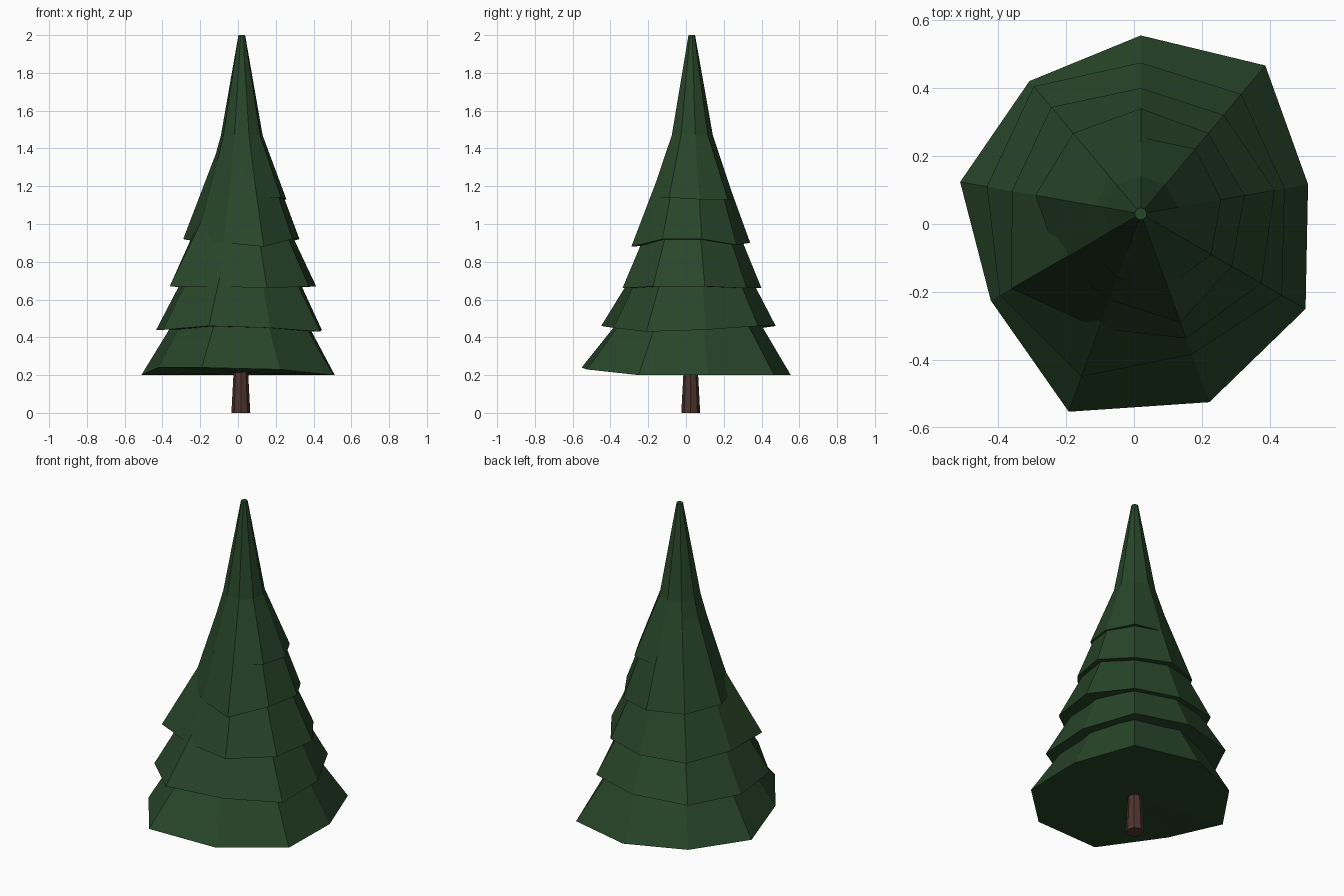
import bpy, bmesh
from math import sin, cos, radians, pi

if "Cube" in bpy.data.objects:
    bpy.data.objects.remove(bpy.data.objects["Cube"])

AXIS = (0.02, 0.03)
SIDES = 9


def material(name, rgb):
    m = bpy.data.materials.new(name)
    m.use_nodes = True
    m.diffuse_color = (*rgb, 1)
    m.node_tree.nodes["Principled BSDF"].inputs["Base Color"].default_value = (*rgb, 1)
    return m


needle_green = material("needle_green", (0.021, 0.060, 0.022))
bark_brown = material("bark_brown", (0.075, 0.034, 0.026))


def ring(bm, radii, heights, center=AXIS):
    """Closed ring of points, starting at the back and going clockwise."""
    n = len(radii)
    verts = []
    for i, (r, z) in enumerate(zip(radii, heights)):
        a = pi / 2 - 2 * pi * i / n
        verts.append(bm.verts.new((center[0] + r * cos(a), center[1] + r * sin(a), z)))
    return verts


def build(name, rings, mat, center=AXIS):
    """Skin a stack of rings and close both ends with fans."""
    bm = bmesh.new()
    loops = [ring(bm, radii, heights, center) for radii, heights in rings]
    n = len(loops[0])
    for low, high in zip(loops, loops[1:]):
        for i in range(n):
            j = (i + 1) % n
            bm.faces.new((low[i], low[j], high[j], high[i]))
    for loop in (loops[0], loops[-1]):
        z = sum(v.co.z for v in loop) / n
        mid = bm.verts.new((*center, z))
        for i in range(n):
            bm.faces.new((loop[i], loop[(i + 1) % n], mid))
    bmesh.ops.recalc_face_normals(bm, faces=bm.faces)
    mesh = bpy.data.meshes.new(name)
    bm.to_mesh(mesh)
    bm.free()
    mesh.materials.append(mat)
    obj = bpy.data.objects.new(name, mesh)
    bpy.context.scene.collection.objects.link(obj)
    return obj


def flat(r, z, n=SIDES):
    return [r] * n, [z] * n


# Branch tiers: name, base height, uneven rim radii, rim lift per corner (hundredths)
tiers = [
    ("bottom_branches", 0.20, (.525, .57, .50, .56, .59, .62, .51, .54, .51),
     (0, 0, 0, 0, 3, 4, 4, 0, 0)),
    ("lower_branches", 0.44, (.445, .46, .43, .48, .44, .51, .48, .46, .49),
     (2, 2, 0, -1, 1, 2, 0, 0, 1)),
    ("middle_branches", 0.66, (.37, .38, .40, .41, .39, .36, .44, .385, .41),
     (0, 0, 1, 1, 0, 1, 1, 1, 0)),
    ("upper_branches", 0.90, (.31, .31, .31, .31, .34, .27, .28, .315, .31),
     (0, -1, 2, 2, -2, 0, 1, 2, 0)),
]
for name, base, radii, lift in tiers:
    mean = sum(radii) / SIDES
    rim = (radii, [base + k / 100 for k in lift])
    build(name, [rim, flat(mean * 0.42, base + 0.5)], needle_green)

# Treetop: flared skirt below a long narrow spire
skirt = ((.225, .25, .24, .24, .23, .20, .19, .19, .21),
         [1.13 + k / 100 for k in (0, 0, 0, 1, 1, 3, 5, 6, 2)])
build("treetop", [skirt, flat(0.112, 1.47), flat(0.018, 2.0)], needle_green)

# Tapered trunk
build("trunk", [flat(0.05, 0, 8), flat(0.034, 0.3, 8)], bark_brown, (0.015, 0.025))
